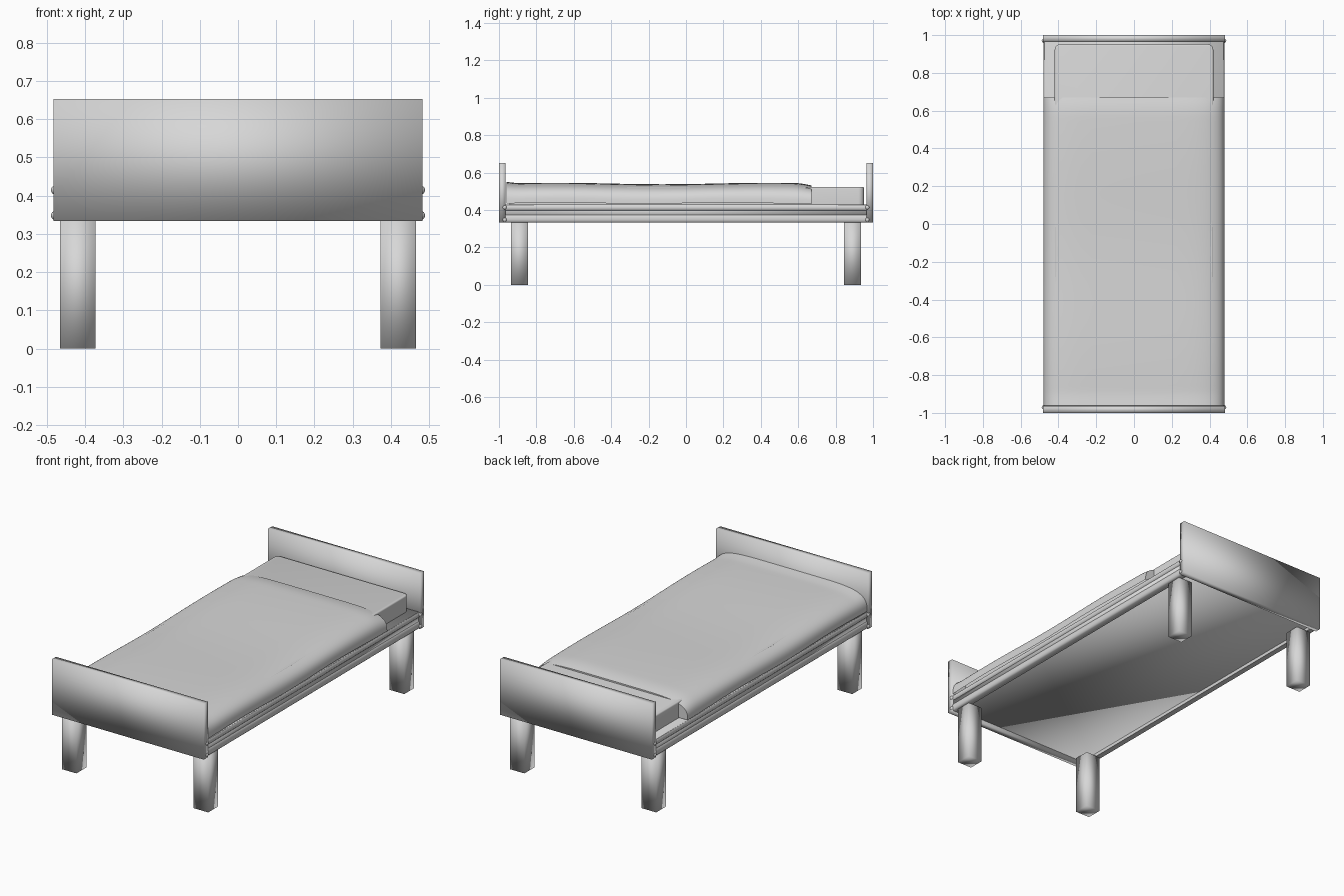
import bpy, bmesh, math
from mathutils import Matrix

cube = bpy.data.objects.get("Cube")
if cube:
    bpy.data.objects.remove(cube, do_unlink=True)

grey = bpy.data.materials.new("light_grey")
grey.use_nodes = True
colour = (0.68, 0.68, 0.68, 1)
grey.diffuse_color = colour
grey.node_tree.nodes["Principled BSDF"].inputs["Base Color"].default_value = colour


def finish(name, bm, smooth):
    """Turn a bmesh into an object; smooth is an angle in degrees."""
    bmesh.ops.recalc_face_normals(bm, faces=bm.faces)
    mesh = bpy.data.meshes.new(name)
    bm.to_mesh(mesh)
    bm.free()
    mesh.materials.append(grey)
    obj = bpy.data.objects.new(name, mesh)
    bpy.context.collection.objects.link(obj)
    bpy.ops.object.select_all(action='DESELECT')
    obj.select_set(True)
    bpy.context.view_layer.objects.active = obj
    if smooth >= 180:
        bpy.ops.object.shade_smooth()
    else:
        bpy.ops.object.shade_smooth_by_angle(angle=math.radians(smooth))


def box(name, x, y, z, smooth=180, upright_radius=0, top_radius=0):
    """Box from (low, high) pairs, with optional rounded uprights and top rim."""
    bm = bmesh.new()
    size = [b - a for a, b in (x, y, z)]
    mid = [(a + b) / 2 for a, b in (x, y, z)]
    bmesh.ops.create_cube(bm, size=1, matrix=Matrix.Translation(mid) @ Matrix.Diagonal((*size, 1)))
    if upright_radius:
        uprights = [e for e in bm.edges if abs(e.verts[0].co.z - e.verts[1].co.z) > 0.01]
        bmesh.ops.bevel(bm, geom=uprights, offset=upright_radius, segments=5,
                        profile=0.5, affect='EDGES')
    if top_radius:
        rim = [e for e in bm.edges if all(v.co.z > z[1] - 0.001 for v in e.verts)]
        bmesh.ops.bevel(bm, geom=rim, offset=top_radius, segments=3,
                        profile=0.5, affect='EDGES')
    finish(name, bm, smooth)


def bolt(name, x, y, z):
    bm = bmesh.new()
    bmesh.ops.create_uvsphere(bm, u_segments=12, v_segments=8, radius=0.012,
                              matrix=Matrix.Translation((x, y, z)))
    finish(name, bm, 180)


def rail(name, side):
    """Moulded side rail: a profile swept along the bed."""
    profile = [(0.44, 0.333), (0.472, 0.333), (0.478, 0.339), (0.48, 0.35), (0.479, 0.365),
               (0.475, 0.374), (0.469, 0.379), (0.469, 0.395), (0.475, 0.399),
               (0.48, 0.406), (0.48, 0.42), (0.475, 0.428), (0.44, 0.428)]
    bm = bmesh.new()
    face = bm.faces.new([bm.verts.new((side * x, -0.965, z)) for x, z in profile])
    swept = bmesh.ops.extrude_face_region(bm, geom=[face])["geom"]
    bmesh.ops.translate(bm, vec=(0, 1.93, 0),
                        verts=[v for v in swept if isinstance(v, bmesh.types.BMVert)])
    finish(name, bm, 50)


# Boards, legs, rails and bolts
for end, y_name in ((-1, "foot"), (1, "head")):
    box(y_name + "board", (-0.483, 0.483), sorted((end * 0.964, end)), (0.333, 0.652))
    for side, x_name in ((-1, "right"), (1, "left")):
        box(f"{y_name}_{x_name}_leg", sorted((side * 0.373, side * 0.465)),
            sorted((end * 0.845, end * 0.935)), (0, 0.335))
        for z, level in ((0.348, "lower"), (0.414, "upper")):
            bolt(f"{y_name}_{x_name}_{level}_bolt", side * 0.477, end * 0.97, z)
for side, x_name in ((-1, "right"), (1, "left")):
    rail(x_name + "_rail", side)

# Deck between the rails, and the mattress on it
box("deck", (-0.474, 0.474), (-0.965, 0.965), (0.352, 0.429))
box("mattress", (-0.42, 0.42), (-0.945, 0.952), (0.425, 0.523), 40,
    upright_radius=0.03, top_radius=0.008)


def blanket():
    """Draped cover: arched cross-sections along the bed, gently waved, open below."""
    bm = bmesh.new()
    arch, rows, rings = 32, 64, []
    y0, y1, roll = -0.96, 0.67, 0.1
    for k in range(rows + 1):
        y = y0 + (y1 - y0) * k / rows
        # The head end rolls down a little and the foot end is pushed up
        drop = max(0, 1 - (y1 - y) / roll) ** 2
        lift = max(0, 1 - (y - y0) / 0.06)
        top = (0.542 + 0.004 * math.cos(2 * math.pi * (y + 0.7) / 1.15)
               - 0.012 * drop + 0.008 * lift)
        hem = 0.437 + 0.004 * math.sin(7 * y)
        ring = []
        for i in range(arch + 1):
            a = math.pi * i / arch
            c, s = math.cos(a), max(0, math.sin(a))
            x = 0.48 * math.copysign(abs(c) ** 0.33, c)
            ring.append(bm.verts.new((x, y, hem + (top - hem) * s ** 0.68)))
        rings.append(ring)
    for a, b in zip(rings, rings[1:]):
        for i in range(arch):
            bm.faces.new((a[i], a[i + 1], b[i + 1], b[i]))
    # Closed ends
    bm.faces.new(rings[0])
    bm.faces.new(rings[-1])
    finish("blanket", bm, 60)


blanket()
